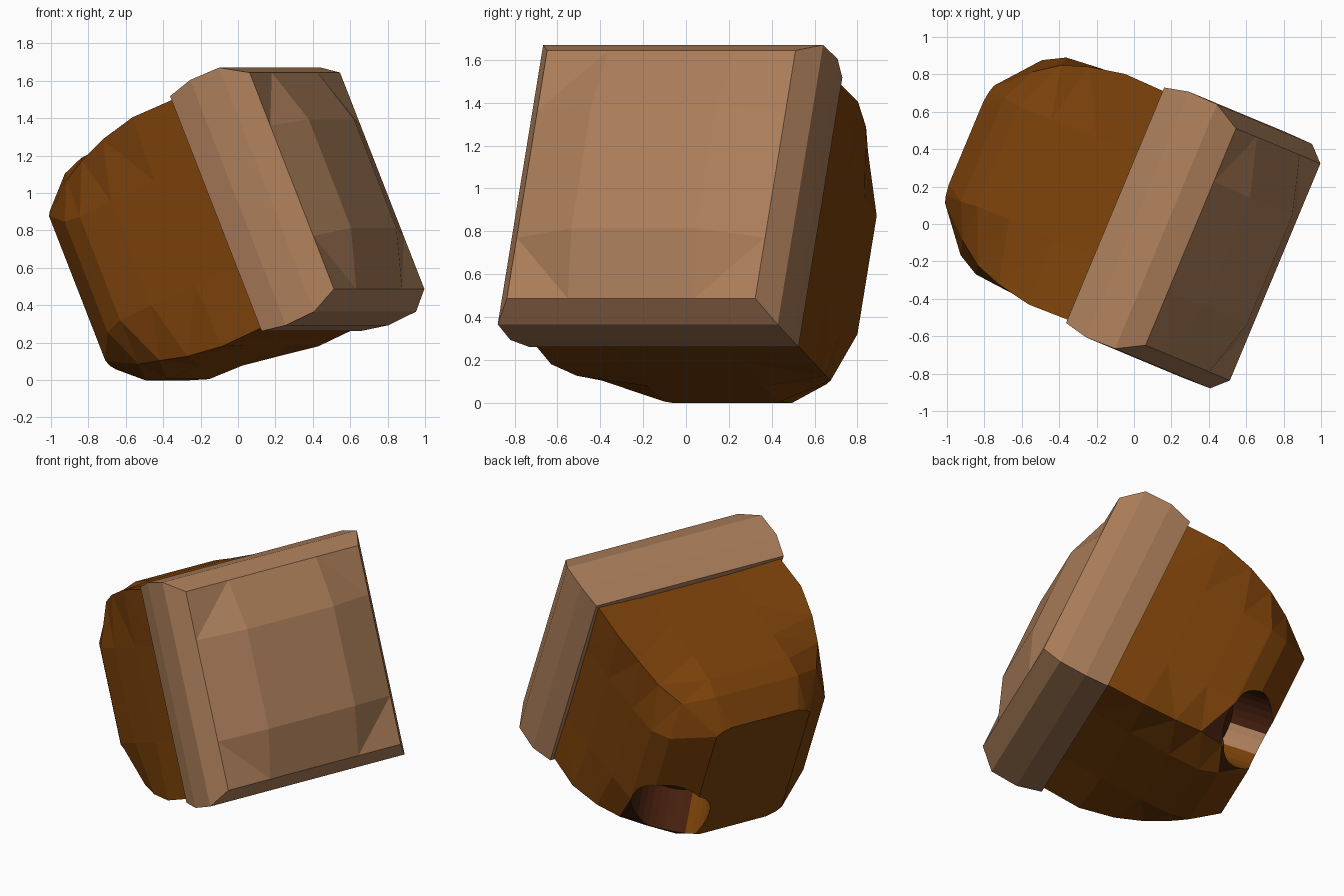
import bpy, bmesh, math
from mathutils import Vector

if "Cube" in bpy.data.objects:
    bpy.data.objects.remove(bpy.data.objects["Cube"])

# Tilted frame: N = axis through the face plate, U = sideways, V = up the plate
N = Vector((.85, -.355, .389)).normalized()
U = Vector((.385, .923, 0)).normalized()
V = N.cross(U)
CENTRE = U * .054 + V * .767


def place(n, u, v):
    return CENTRE + N * n + U * u + V * v


def material(name, rgb):
    m = bpy.data.materials.new(name)
    m.diffuse_color = (*rgb, 1)
    m.use_nodes = True
    m.node_tree.nodes["Principled BSDF"].inputs["Base Color"].default_value = m.diffuse_color
    return m


def ring(bm, n, hu, hv, fu, fv, nc, cu, cv):
    """12-point rounded square: 4 corners plus two points on every side."""
    pts = []
    for su, sv in ((1, 1), (-1, 1), (-1, -1), (1, -1)):
        side_u = (n, su * hu, sv * fv)
        side_v = (n, su * fu, sv * hv)
        corner = (nc, su * cu, sv * cv)
        pts += [side_u, corner, side_v] if su * sv > 0 else [side_v, corner, side_u]
    return [bm.verts.new(place(*p)) for p in pts]


def bridge(bm, rings):
    for a, b in zip(rings, rings[1:]):
        for i in range(12):
            j = (i + 1) % 12
            bm.faces.new((a[i], a[j], b[j], b[i]))


def finish(bm, name, mats):
    bmesh.ops.recalc_face_normals(bm, faces=bm.faces)
    me = bpy.data.meshes.new(name)
    bm.to_mesh(me)
    bm.free()
    for m in mats:
        me.materials.append(m)
    ob = bpy.data.objects.new(name, me)
    bpy.context.collection.objects.link(ob)
    return ob


tan = material("light_tan", (.41, .208, .102))
brown = material("orange_brown", (.195, .052, .003))
dark = material("red_brown", (.058, .014, .004))

# Face plate: barrel-sided slab with a slightly domed front
bm = bmesh.new()
rings = [ring(bm, n, h, h, .32, .32, n, h, h)
         for n, h in ((.469, .682), (.622, .712), (.80, .708), (.922, .628))]
bridge(bm, rings)
bm.faces.new(rings[0])
f = rings[-1]
inner = [bm.verts.new(place(1.02, su * .315, sv * .315))
         for su, sv in ((1, 1), (-1, 1), (-1, -1), (1, -1))]
for k in range(4):
    a, c, b = f[3 * k], f[3 * k + 1], f[3 * k + 2]
    nxt = (k + 1) % 4
    bm.faces.new((a, c, b))
    bm.faces.new((a, b, inner[k]))
    bm.faces.new((b, f[3 * nxt], inner[nxt], inner[k]))
bm.faces.new(inner)
finish(bm, "face_plate", [tan])

# Body: rounded block, square at the plate and tapering to the back
bm = bmesh.new()
rings = [ring(bm, *r) for r in (
    (-.558, .34, .47, .24, .42, -.558, .30, .45),
    (-.40, .565, .60, .30, .32, -.33, .49, .535),
    (-.284, .628, .642, .29, .30, -.176, .58, .58),
    (-.08, .645, .65, .29, .30, 0, .63, .63),
    (.20, .655, .65, .30, .30, .22, .668, .665),
    (.48, .655, .645, .30, .30, .48, .662, .662))]
bridge(bm, rings)
bm.faces.new(rings[0])
bm.faces.new(rings[-1])
bmesh.ops.triangulate(bm, faces=bm.faces)
body = finish(bm, "body", [brown, dark, tan])

# Round socket cut into the lower back bevel
R, DEPTH, SIDES = .245, .35, 32
origin = place(-.465, .455, -.31)
axis = (N * -.78 + U * .58 + V * -.22).normalized()
p = (N * .48 + U * .485 + V * -.448).normalized()
p = (p - axis * p.dot(axis)).normalized()
q = axis.cross(p)
bm = bmesh.new()
ends = [[bm.verts.new(origin + axis * d + R * (p * math.cos(t) + q * math.sin(t)))
         for t in (math.tau * i / SIDES for i in range(SIDES))]
        for d in (-DEPTH, .5)]
for i in range(SIDES):
    j = (i + 1) % SIDES
    bm.faces.new((ends[0][i], ends[0][j], ends[1][j], ends[1][i]))
for e in ends:
    bm.faces.new(e)
cutter = finish(bm, "socket_cutter", [dark])
cutter.hide_render = True

mod = body.modifiers.new("socket", 'BOOLEAN')
mod.operation = 'DIFFERENCE'
mod.solver = 'EXACT'
mod.object = cutter
bpy.context.view_layer.objects.active = body
bpy.ops.object.modifier_apply(modifier=mod.name)
bpy.data.objects.remove(cutter)

# Socket is dark, with a tan strip and a brown strip along one side of its wall
for face in body.data.polygons:
    rel = Vector(face.center) - origin
    along = rel.dot(axis)
    if (rel - axis * along).length > R * 1.005 or along > .3:
        face.material_index = 0
        continue
    face.material_index = 1
    side = rel.dot(q) / R
    if abs(face.normal.dot(axis)) < .5 and rel.dot(p) < 0 and side > 0:
        face.material_index = 2 if side < .55 else 0
